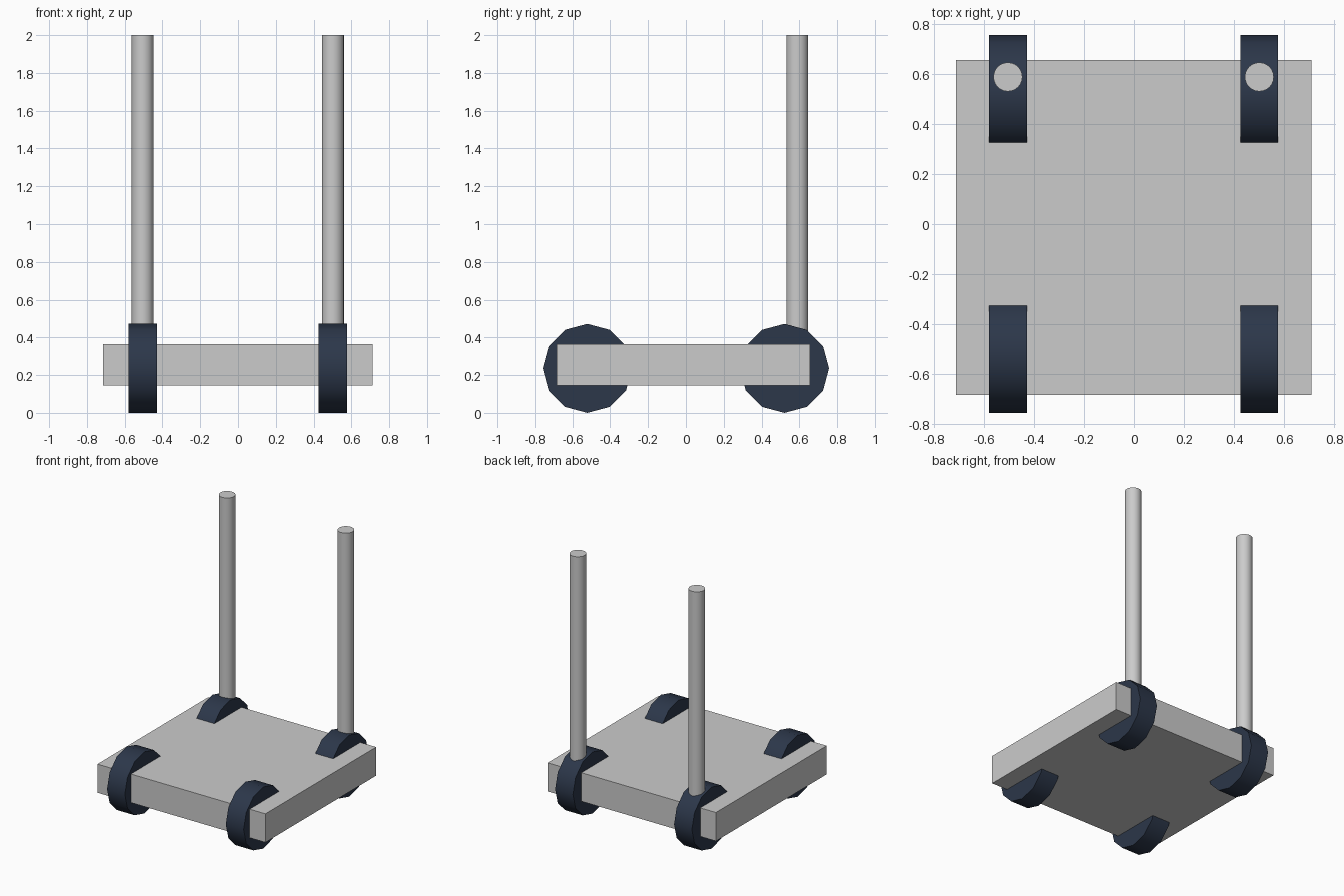
import bpy
from math import radians

if "Cube" in bpy.data.objects:
    bpy.data.objects.remove(bpy.data.objects["Cube"])

navy = bpy.data.materials.new("dark_navy")
navy.diffuse_color = (0.025, 0.038, 0.068, 1)
navy.use_nodes = True
navy.node_tree.nodes["Principled BSDF"].inputs["Base Color"].default_value = navy.diffuse_color


def cylinder(name, sides, radius, depth, location, rotation=(0, 0, 0)):
    bpy.ops.mesh.primitive_cylinder_add(vertices=sides, radius=radius, depth=depth,
                                        location=location, rotation=rotation)
    obj = bpy.context.object
    obj.name = name
    bpy.ops.object.shade_smooth_by_angle(angle=radians(40))
    return obj


# Flat deck
bpy.ops.mesh.primitive_cube_add(size=1, location=(-0.001, -0.014, 0.255))
deck = bpy.context.object
deck.name = "deck"
deck.scale = (1.425, 1.34, 0.219)

for side, x in (("left", -0.505), ("right", 0.502)):
    # Twelve-sided wheels sunk into the deck
    for end, y in (("front", -0.521), ("back", 0.521)):
        wheel = cylinder(f"{end}_{side}_wheel", 12, 0.236, 0.151,
                         (x, y, 0.236), (0, radians(90), 0))
        wheel.data.materials.append(navy)
    # Upright posts rising from the back wheels
    bottom, top = 0.3, 2.0
    cylinder(f"{side}_post", 24, 0.058, top - bottom, (x, 0.589, (top + bottom) / 2))
